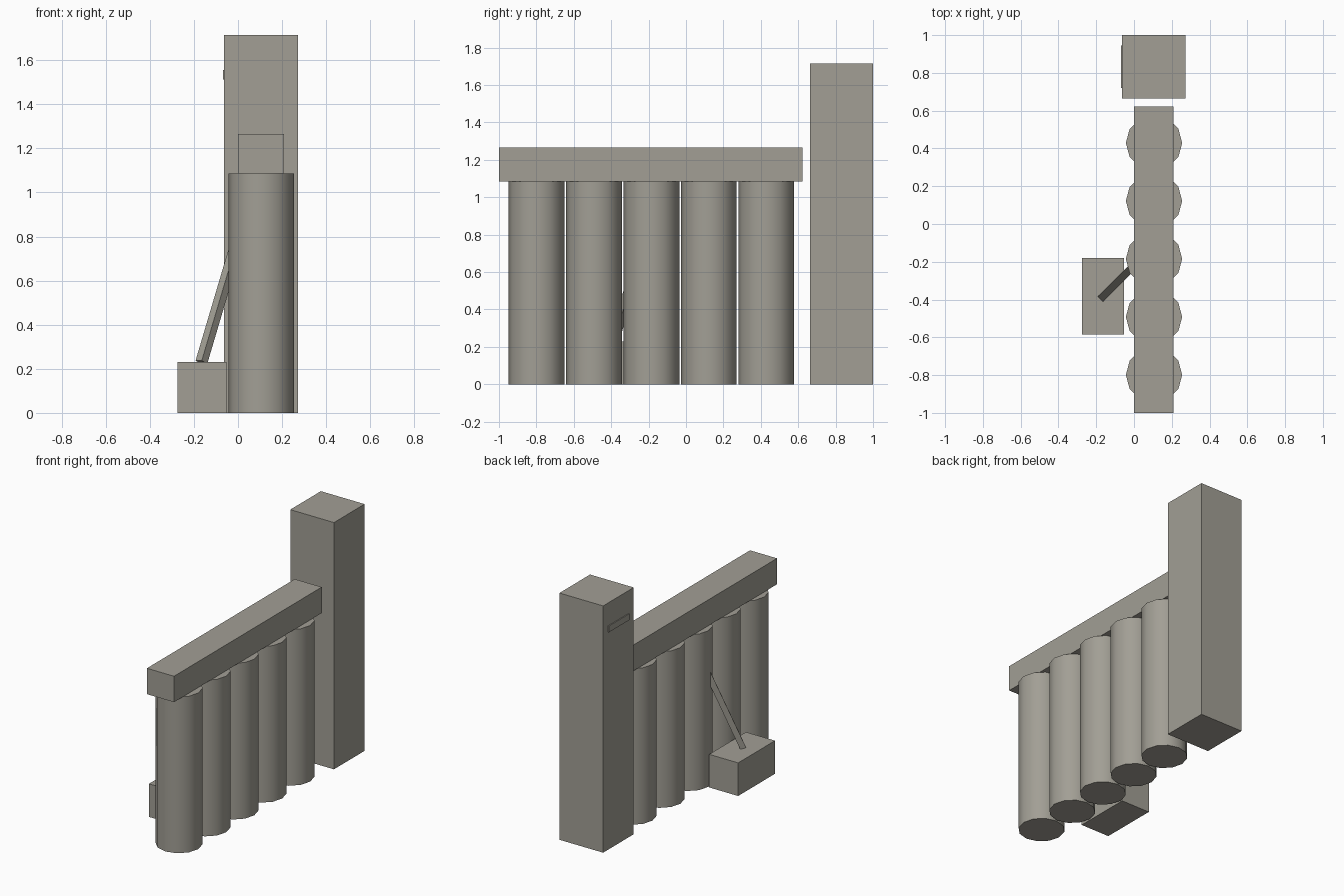
import bpy
from math import pi
from mathutils import Vector, Matrix

cube = bpy.data.objects.get("Cube")
if cube:
    bpy.data.objects.remove(cube, do_unlink=True)

# Single stone colour
stone = bpy.data.materials.new("warm_grey_stone")
stone.use_nodes = True
colour = (0.36, 0.345, 0.30, 1)
stone.diffuse_color = colour
stone.node_tree.nodes["Principled BSDF"].inputs["Base Color"].default_value = colour


def finish(name):
    obj = bpy.context.object
    obj.name = name
    obj.data.materials.append(stone)
    return obj


def box(name, low, high):
    """Box between two opposite corners."""
    low, high = Vector(low), Vector(high)
    bpy.ops.mesh.primitive_cube_add(size=1)
    obj = finish(name)
    obj.data.transform(Matrix.Translation((low + high) / 2) @ Matrix.Diagonal((*(high - low), 1)))
    return obj


# Row of round columns
HEIGHT, RADIUS = 1.085, 0.149
for i in range(5):
    bpy.ops.mesh.primitive_cylinder_add(
        vertices=12, radius=RADIUS, depth=HEIGHT,
        location=(0.106, -0.799 + 0.307 * i, HEIGHT / 2))
    finish(f"column_{i + 1}")
    bpy.ops.object.shade_smooth_by_angle(angle=pi / 4)

# Beam resting on the columns
box("top_beam", (0, -1, HEIGHT), (0.208, 0.623, 1.265))

# Tall square pillar with a thin raised plate
box("tall_pillar", (-0.063, 0.664, 0), (0.273, 1, 1.715))
box("pillar_plate", (-0.069, 0.72, 1.512), (-0.06, 0.945, 1.556))

# Low block beside the columns
box("low_block", (-0.275, -0.585, 0), (-0.052, -0.18, 0.23))

# Square lever leaning diagonally from the block into a column
start, end = Vector((-0.166, -0.386, 0.23)), Vector((0, -0.22, 0.79))
axis = (end - start).normalized()
side = Vector((1, -1, 0)).normalized()
lever = box("leaning_lever", (-0.02, -0.019, 0), (0.02, 0.019, (end - start).length))
turn = Matrix((side, axis.cross(side), axis)).transposed()
lever.data.transform(Matrix.Translation(start) @ turn.to_4x4())
